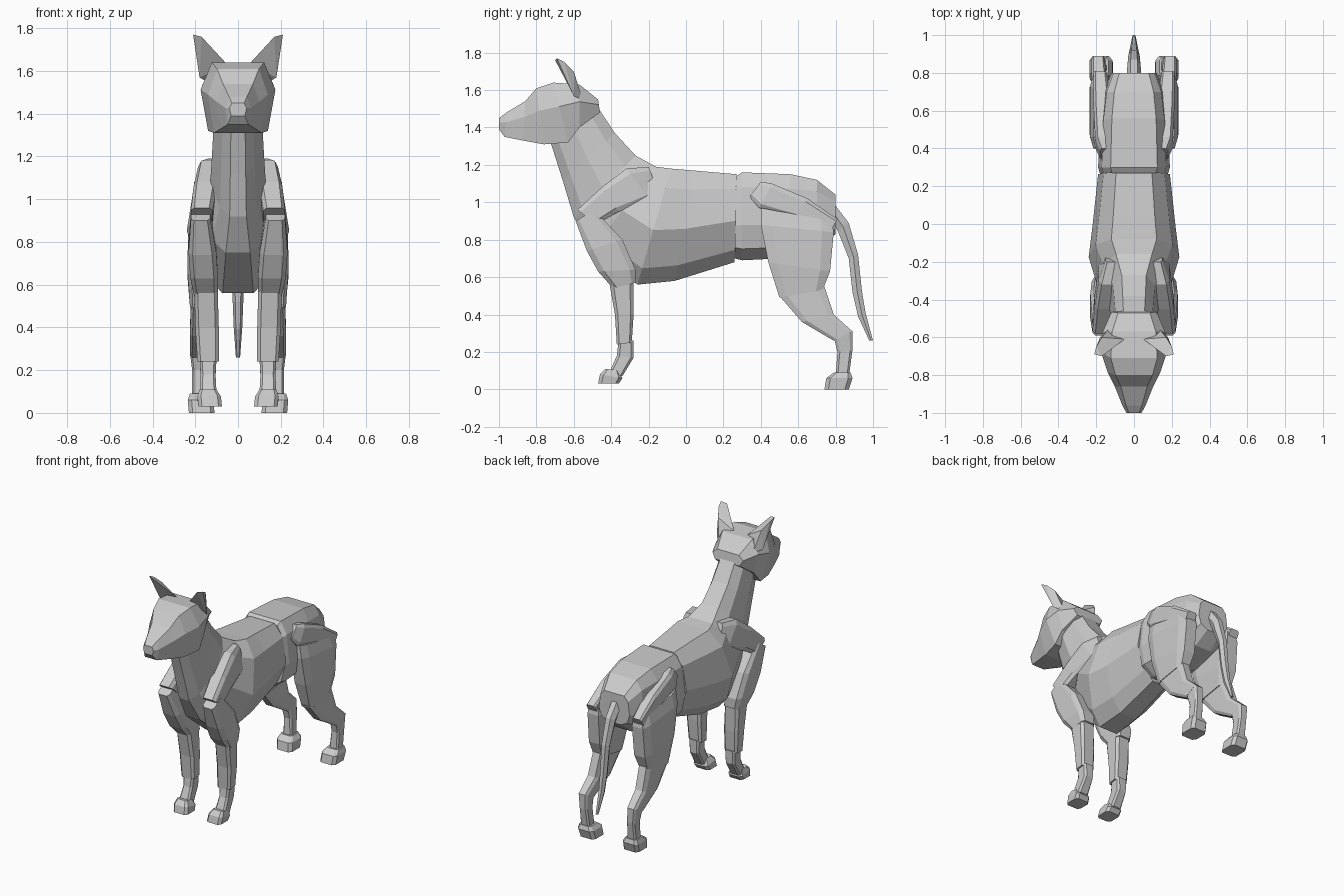
import bpy
import bmesh
from math import sin, cos, pi
from mathutils import Vector

default_cube = bpy.data.objects.get("Cube")
if default_cube:
    bpy.data.objects.remove(default_cube, do_unlink=True)

# Single plain coat colour
coat = bpy.data.materials.new("plain_grey")
coat.use_nodes = True
coat.diffuse_color = (.6, .6, .6, 1)
shader = coat.node_tree.nodes["Principled BSDF"]
shader.inputs["Base Color"].default_value = coat.diffuse_color


def oval(count):
    """Half of a regular polygon, flat at both edges, as (width share, depth share)."""
    step = pi / count
    angles = [(i + .5) * step for i in range(count)]
    widest = max(sin(angle) for angle in angles)
    return [(sin(angle) / widest, .5 - .5 * cos(angle) / cos(step / 2)) for angle in angles]


# Half cross-sections running from the upper or front edge to the opposite edge
TRUNK = [(.5, 0), (.85, .17), (1, .53), (.65, .86), (.3, 1)]
RUMP = [(.65, 0), (.9, .17), (1, .6), (.85, .87), (.4, 1)]
SKULL = [(.7, 0), (1, .4), (.8, 1)]
LIMB = [(.7, 0), (1, .16), (1, .84), (.7, 1)]
TAIL = oval(3)


def finish(name, bm):
    """Turn a bmesh into a flat-shaded object with the coat colour."""
    bmesh.ops.recalc_face_normals(bm, faces=bm.faces)
    mesh = bpy.data.meshes.new(name)
    bm.to_mesh(mesh)
    bm.free()
    mesh.materials.append(coat)
    obj = bpy.data.objects.new(name, mesh)
    bpy.context.collection.objects.link(obj)
    return obj


def loft(name, profile, edges, widths, first_centre=0, last_centre=0):
    """Skin rings, each spanning two (y, z) edge points with its own half width."""
    bm = bmesh.new()
    outline = profile + [(-share, depth) for share, depth in reversed(profile)]
    rings = []
    for index, (edge, width) in enumerate(zip(edges, widths)):
        y_start, z_start, y_end, z_end = edge
        start, end = Vector((0, y_start, z_start)), Vector((0, y_end, z_end))
        progress = index / (len(edges) - 1)
        centre = first_centre + (last_centre - first_centre) * progress
        ring = []
        for share, depth in outline:
            point = start.lerp(end, depth)
            point.x = centre + share * width
            ring.append(bm.verts.new(point))
        rings.append(ring)
    for ring, following in zip(rings, rings[1:]):
        for i, vert in enumerate(ring):
            bm.faces.new((ring[i - 1], vert, following[i], following[i - 1]))
    bm.faces.new(rings[0])
    bm.faces.new(rings[-1])
    return finish(name, bm)


# Neck and chest in one skin, from the nape back to the loin
loft("neck_and_chest", TRUNK, [
    (-.48, 1.52, -.73, 1.34),
    (-.38, 1.37, -.66, 1.12),
    (-.27, 1.25, -.6, .92),
    (-.16, 1.19, -.5, .75),
    (-.08, 1.18, -.26, .56),
    (.04, 1.17, -.06, .58),
    (.27, 1.15, .26, .68),
], [.11, .12, .13, .19, .24, .22, .19])

# Hips
loft("hips", RUMP, [
    (.27, 1.14, .26, .7),
    (.3, 1.16, .3, .69),
    (.56, 1.15, .5, .7),
    (.7, 1.12, .7, .75),
    (.8, 1.04, .8, .83),
], [.18, .19, .18, .16, .12])

# Head, from the nose to the back of the skull
loft("head", SKULL, [
    (-1, 1.45, -1, 1.39),
    (-.96, 1.48, -.97, 1.35),
    (-.86, 1.54, -.87, 1.33),
    (-.8, 1.61, -.76, 1.31),
    (-.71, 1.64, -.63, 1.32),
    (-.57, 1.63, -.57, 1.4),
    (-.47, 1.55, -.46, 1.48),
], [.04, .06, .1, .14, .175, .165, .12])

# Tail hanging behind the hips
loft("tail", TAIL, [
    (.77, 1.02, .78, .9),
    (.87, .89, .81, .85),
    (.92, .72, .87, .7),
    (.94, .53, .89, .52),
    (.96, .41, .92, .39),
    (1, .26, .98, .26),
], [.04, .035, .03, .025, .02, .01])

for word, side in (("left", 1), ("right", -1)):
    # Ear: a wedge leaning out and forward, with a ridge down its back
    bm = bmesh.new()
    corners = [(.05, -.61, 1.63), (.18, -.6, 1.57), (.13, -.55, 1.54),
               (.17, -.6, 1.7), (.17, -.7, 1.76), (.21, -.69, 1.77), (.2, -.65, 1.75)]
    for x, y, z in corners:
        bm.verts.new((side * x, y, z))
    bmesh.ops.convex_hull(bm, input=bm.verts)
    finish(word + "_ear", bm)

    # Front leg
    loft(word + "_shoulder", LIMB, [
        (-.2, 1.19, -.15, 1.06),
        (-.32, 1.18, -.19, 1.01),
        (-.45, 1.08, -.36, .95),
        (-.58, .96, -.48, .88),
    ], [.03, .05, .055, .05], side * .12, side * .17)
    loft(word + "_upper_foreleg", LIMB, [
        (-.59, .9, -.49, .96),
        (-.53, .74, -.34, .8),
        (-.47, .63, -.27, .64),
        (-.39, .54, -.27, .57),
    ], [.045, .065, .065, .055], side * .175, side * .15)
    loft(word + "_forearm", LIMB, [
        (-.41, .57, -.28, .58),
        (-.38, .4, -.28, .4),
        (-.37, .24, -.29, .25),
    ], [.055, .055, .05], side * .15, side * .14)
    loft(word + "_front_pastern", LIMB, [
        (-.36, .26, -.28, .26),
        (-.37, .18, -.28, .17),
        (-.41, .09, -.34, .07),
    ], [.04, .035, .04], side * .14, side * .14)
    loft(word + "_front_paw", LIMB, [
        (-.43, .11, -.36, .1),
        (-.46, .08, -.34, .06),
        (-.47, .03, -.36, .03),
    ], [.04, .055, .055], side * .14, side * .13)

    # Hind leg
    loft(word + "_hip_bar", LIMB, [
        (.4, 1.11, .34, 1.03),
        (.46, 1.1, .39, .97),
        (.65, 1.02, .58, .92),
        (.81, .91, .77, .84),
    ], [.03, .045, .045, .035], side * .15, side * .18)
    loft(word + "_thigh", LIMB, [
        (.4, .97, .78, .9),
        (.4, .88, .79, .84),
        (.44, .68, .77, .63),
        (.5, .49, .73, .53),
    ], [.045, .06, .06, .045], side * .17, side * .18)
    loft(word + "_shin", LIMB, [
        (.49, .51, .74, .55),
        (.62, .36, .79, .4),
        (.79, .26, .89, .31),
    ], [.04, .04, .035], side * .18, side * .19)
    loft(word + "_hind_pastern", LIMB, [
        (.79, .28, .89, .31),
        (.81, .2, .89, .21),
        (.8, .07, .87, .06),
    ], [.035, .03, .035], side * .19, side * .18)
    loft(word + "_hind_paw", LIMB, [
        (.79, .09, .88, .09),
        (.75, .06, .89, .06),
        (.74, 0, .87, 0),
    ], [.045, .06, .06], side * .18, side * .17)
